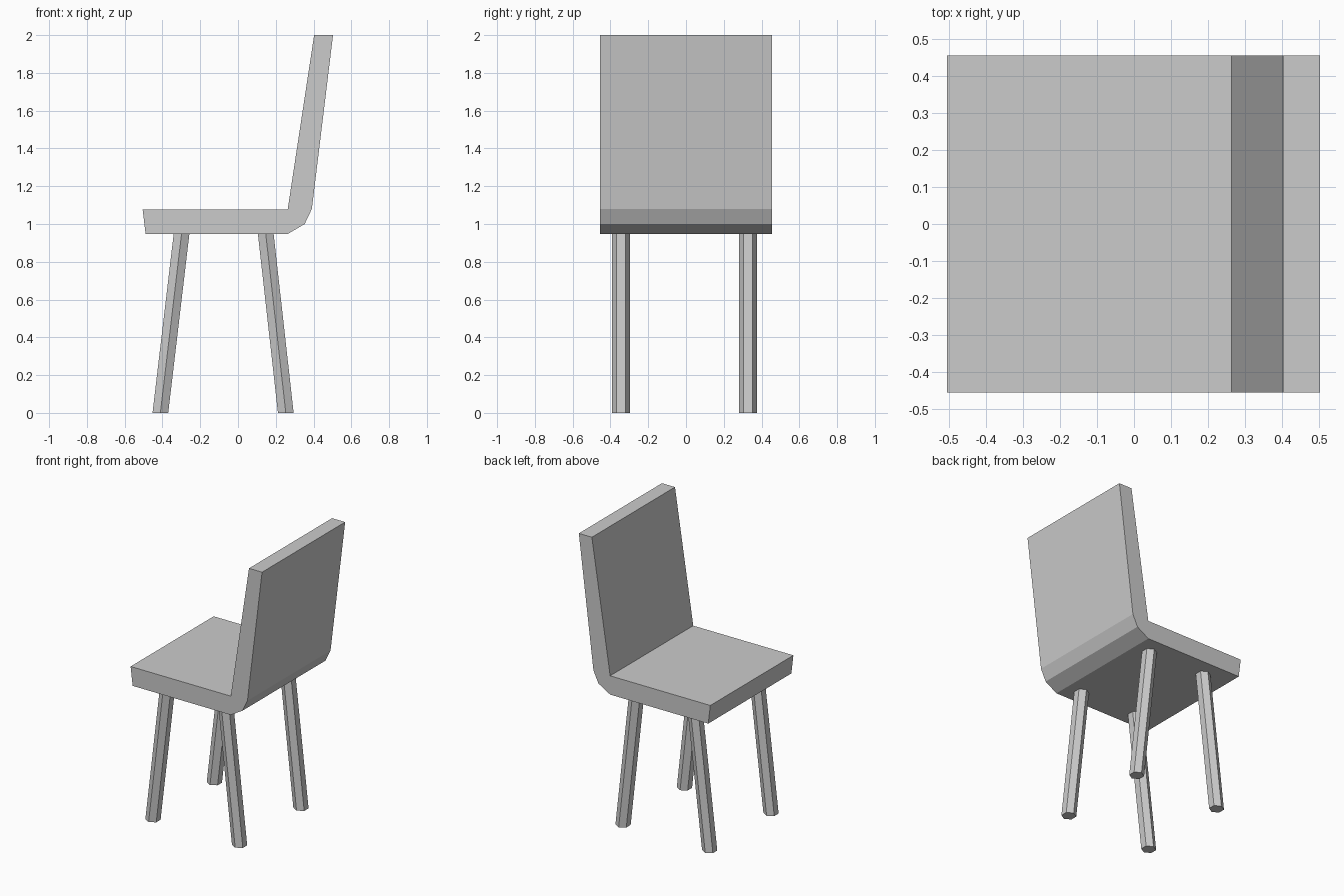
import bpy, bmesh
from math import cos, sin, pi

if "Cube" in bpy.data.objects:
    bpy.data.objects.remove(bpy.data.objects["Cube"])


def loft(name, ring_a, ring_b):
    """Solid between two matching rings of points, capped at both ends."""
    bm = bmesh.new()
    a = [bm.verts.new(p) for p in ring_a]
    b = [bm.verts.new(p) for p in ring_b]
    n = len(a)
    for i in range(n):
        j = (i + 1) % n
        bm.faces.new((a[i], a[j], b[j], b[i]))
    bm.faces.new(a[::-1])
    bm.faces.new(b)
    bmesh.ops.recalc_face_normals(bm, faces=bm.faces)
    mesh = bpy.data.meshes.new(name)
    bm.to_mesh(mesh)
    bm.free()
    obj = bpy.data.objects.new(name, mesh)
    bpy.context.collection.objects.link(obj)
    return obj


# Seat and leaning backrest: one side profile (x, z) extruded across y
profile = [(-0.505, 1.077), (0.263, 1.077), (0.403, 2.0), (0.503, 2.0),
           (0.391, 1.08), (0.353, 1.0), (0.263, 0.947), (-0.489, 0.947)]
HALF_WIDTH = 0.455
loft("seat_and_backrest",
     [(x, -HALF_WIDTH, z) for x, z in profile],
     [(x, HALF_WIDTH, z) for x, z in profile])


# Splayed hexagonal legs, cut level at the floor and under the seat
def hexagon(x, y, z, r=0.048):
    return [(x + r * sin(i * pi / 3), y + r * cos(i * pi / 3), z)
            for i in range(6)]


for end, foot_x, top_x in (("front", -0.411, -0.299), ("back", 0.253, 0.147)):
    for side, y in (("right", -0.344), ("left", 0.328)):
        loft(f"{end}_{side}_leg",
             hexagon(foot_x, y, 0.0), hexagon(top_x, y, 0.947))
